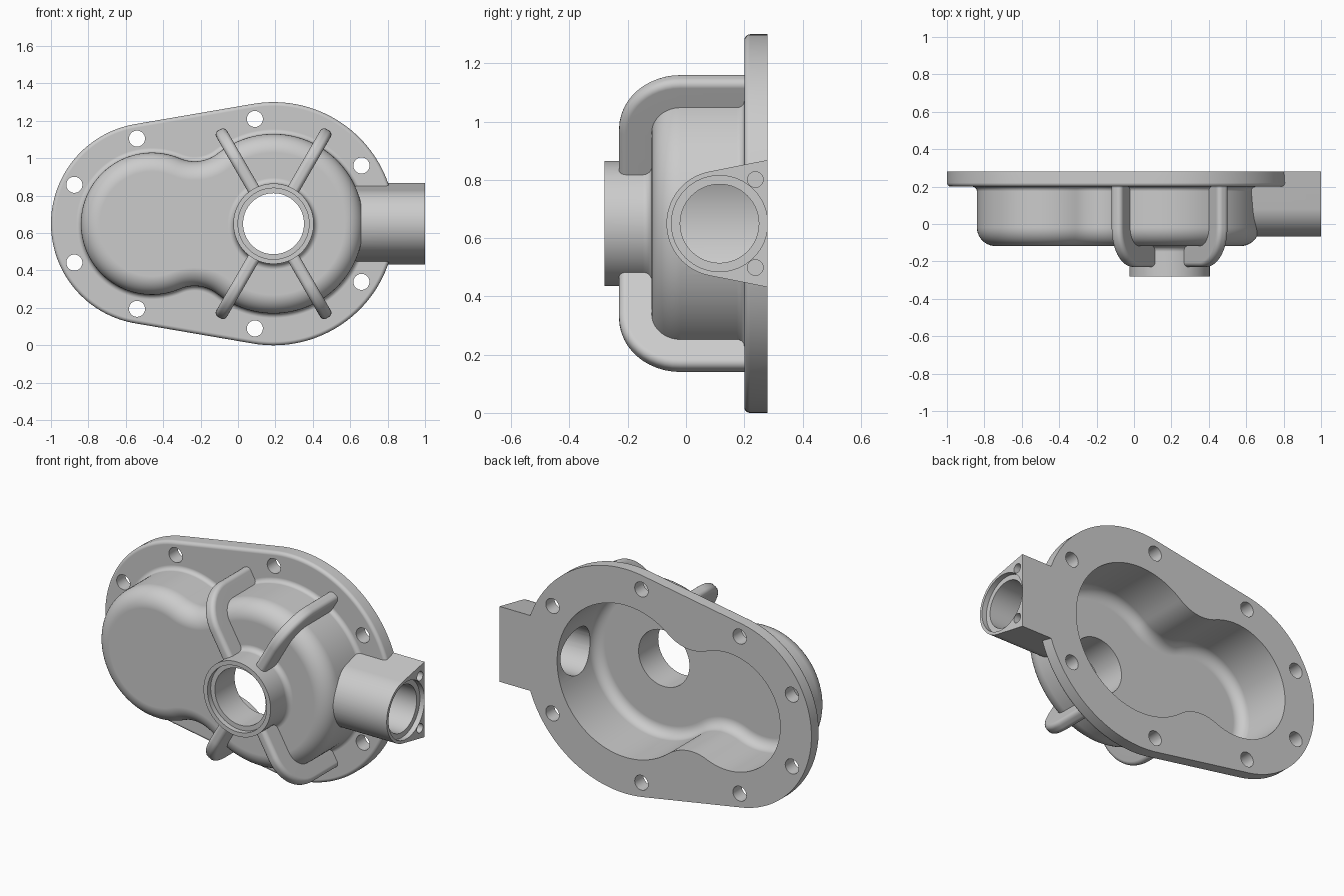
import bpy, bmesh
from math import sin, cos, radians, degrees, asin, atan2, sqrt

if "Cube" in bpy.data.objects:
    bpy.data.objects.remove(bpy.data.objects["Cube"])

ZC = 0.65                 # height of the centre line
XL, XR = -0.46, 0.19      # centres of the small and large lobes


def arc(cx, cz, r, a0, a1, n, last=True):
    return [(cx + r * cos(radians(a0 + (a1 - a0) * i / n)),
             cz + r * sin(radians(a0 + (a1 - a0) * i / n)))
            for i in range(n + (1 if last else 0))]


def at_y(pts, y):
    return [(p[0], y, p[1]) for p in pts]


def at_x(pts, x):
    return [(x, p[0], p[1]) for p in pts]


def loft(name, rings):
    """Solid through matching closed rings, capped at both ends."""
    bm = bmesh.new()
    vs = [[bm.verts.new(p) for p in r] for r in rings]
    n = len(vs[0])
    for a, b in zip(vs, vs[1:]):
        for i in range(n):
            j = (i + 1) % n
            bm.faces.new((a[i], a[j], b[j], b[i]))
    bm.faces.new(vs[0])
    bm.faces.new(vs[-1])
    bmesh.ops.recalc_face_normals(bm, faces=bm.faces)
    me = bpy.data.meshes.new(name)
    bm.to_mesh(me)
    bm.free()
    ob = bpy.data.objects.new(name, me)
    bpy.context.collection.objects.link(ob)
    return ob


def combine(target, other, op):
    m = target.modifiers.new(op, 'BOOLEAN')
    m.operation, m.solver, m.object = op, 'EXACT', other
    bpy.context.view_layer.objects.active = target
    bpy.ops.object.modifier_apply(modifier=m.name)
    bpy.data.objects.remove(other)


def flange_outline(d):
    a = 90 + degrees(asin(0.11 / (XR - XL)))
    return (arc(XR, ZC, 0.65 - d, -a, a, 80) +
            arc(XL, ZC, 0.54 - d, a, 360 - a, 64))


def lobe_outline(d):
    """Two lobes joined by concave necks, inset by d."""
    r1, r2, rf, L = 0.38, 0.48, 0.20, XR - XL
    fx = (L * L + (r1 + rf) ** 2 - (r2 + rf) ** 2) / (2 * L)
    fz = sqrt((r1 + rf) ** 2 - fx * fx)
    al = degrees(atan2(fz, fx))
    ar = degrees(atan2(fz, fx - L))
    return (arc(XL, ZC, r1 - d, al, 360 - al, 64, False) +
            arc(XL + fx, ZC - fz, rf + d, 180 - al, 180 - ar, 16, False) +
            arc(XR, ZC, r2 - d, -ar, ar, 72, False) +
            arc(XL + fx, ZC + fz, rf + d, ar - 180, al - 180, 16, False))


def rounded_front(outline, base, front, r, n):
    """Rings from the front face round to the side wall."""
    return [at_y(outline(base + r * (1 - sin(radians(90 * i / n)))),
                 front + r - r * cos(radians(90 * i / n)))
            for i in range(n + 1)]


def cylinder_y(name, x, z, r, y0, y1, n=64):
    c = arc(x, z, r, 0, 360, n, False)
    return loft(name, [at_y(c, y0), at_y(c, y1)])


def cylinder_x(name, y, z, r, x0, x1, n=64):
    c = arc(y, z, r, 0, 360, n, False)
    return loft(name, [at_x(c, x0), at_x(c, x1)])


# Flange plate with a softened front edge
housing = loft("pump_housing", rounded_front(flange_outline, 0, 0.20, 0.02, 5)
               + [at_y(flange_outline(0), 0.32)])

# Two-lobed body with a fillet into the flange
rings = rounded_front(lobe_outline, 0, -0.118, 0.10, 10)
for i in range(6):
    t = radians(90 * i / 5)
    rings.append(at_y(lobe_outline(-0.025 * (1 - cos(t))), 0.175 + 0.025 * sin(t)))
rings.append(at_y(lobe_outline(-0.025), 0.24))
combine(housing, loft("body", rings), 'UNION')

# Round front boss with a flared foot
profile = [(0.215, -0.28)]
for i in range(6):
    t = radians(90 * i / 5)
    profile.append((0.215 + 0.03 * (1 - cos(t)), -0.148 + 0.03 * sin(t)))
profile.append((0.245, -0.09))
combine(housing, loft("boss", [at_y(arc(XR, ZC, r, 0, 360, 96, False), y)
                               for r, y in profile]), 'UNION')

# Side port: a round front blended into a wedge back
ta = 101.2
port = arc(0.115, ZC, 0.182, ta, 360 - ta, 48)
top = port[0][1] + (0.32 - port[0][0]) * 0.198
port += [(0.32, 2 * ZC - top), (0.32, top)]
combine(housing, loft("side_port", [at_x(port, 0.50), at_x(port, 1.0)]), 'UNION')


# Four bent ribs, rounded on the outside
def rib(angle):
    w, th, r = 0.033, 0.12, 0.025
    sec = [(-w, 0), (w, 0)]
    sec += arc(w - r, th - r, r, 0, 90, 5) + arc(-w + r, th - r, r, 90, 180, 5)
    path = [(0.185, -0.11, -90)]
    path += [(0.37 + 0.09 * cos(radians(a)), -0.02 + 0.09 * sin(radians(a)), a)
             for a in [-90 + 7.5 * i for i in range(13)]]
    path.append((0.46, 0.24, 0))
    ca, sa = cos(radians(angle)), sin(radians(angle))
    out = []
    for pr, py, a in path:
        ring = []
        for u, v in sec:
            rad, y = pr + v * cos(radians(a)), py + v * sin(radians(a))
            ring.append((XR + rad * ca - u * sa, y, ZC + rad * sa + u * ca))
        out.append(ring)
    return loft("rib", out)


for angle in (60, 120, 240, 300):
    combine(housing, rib(angle), 'UNION')

# Flat back face
square = [(-2, -1), (2, -1), (2, 3), (-2, 3)]
cuts = [loft("back_trim", [at_y(square, 0.28), at_y(square, 0.6)])]

# Inner cavity
cuts.append(loft("cavity", rounded_front(lobe_outline, 0.04, -0.07, 0.06, 8)
                 + [at_y(lobe_outline(0.04), 0.4)]))

# Boss and port bores with their stepped mouths
cuts += [cylinder_y("boss_bore", XR, ZC, 0.163, -0.4, 0.05, 80),
         cylinder_y("boss_step", XR, ZC, 0.19, -0.4, -0.25, 80),
         cylinder_x("port_bore", 0.115, ZC, 0.135, 0.40, 1.1),
         cylinder_x("port_step", 0.115, ZC, 0.165, 0.97, 1.1)]

# Bolt and screw holes, mirrored about the centre line
for s in (1, -1):
    for x, dz in ((-0.875, 0.208), (-0.54, 0.455), (0.09, 0.56), (0.66, 0.311)):
        cuts.append(cylinder_y("bolt_hole", x, ZC + s * dz, 0.043, 0.1, 0.4, 32))
    cuts.append(cylinder_x("screw_hole", 0.238, ZC + s * 0.151, 0.027, 0.9, 1.1, 24))

for c in cuts:
    combine(housing, c, 'DIFFERENCE')

# Smooth shading with crisp machined edges
bpy.ops.object.select_all(action='DESELECT')
housing.select_set(True)
bpy.context.view_layer.objects.active = housing
bpy.ops.object.shade_smooth_by_angle(angle=radians(30))
wn = housing.modifiers.new("even_normals", 'WEIGHTED_NORMAL')
wn.keep_sharp = True
